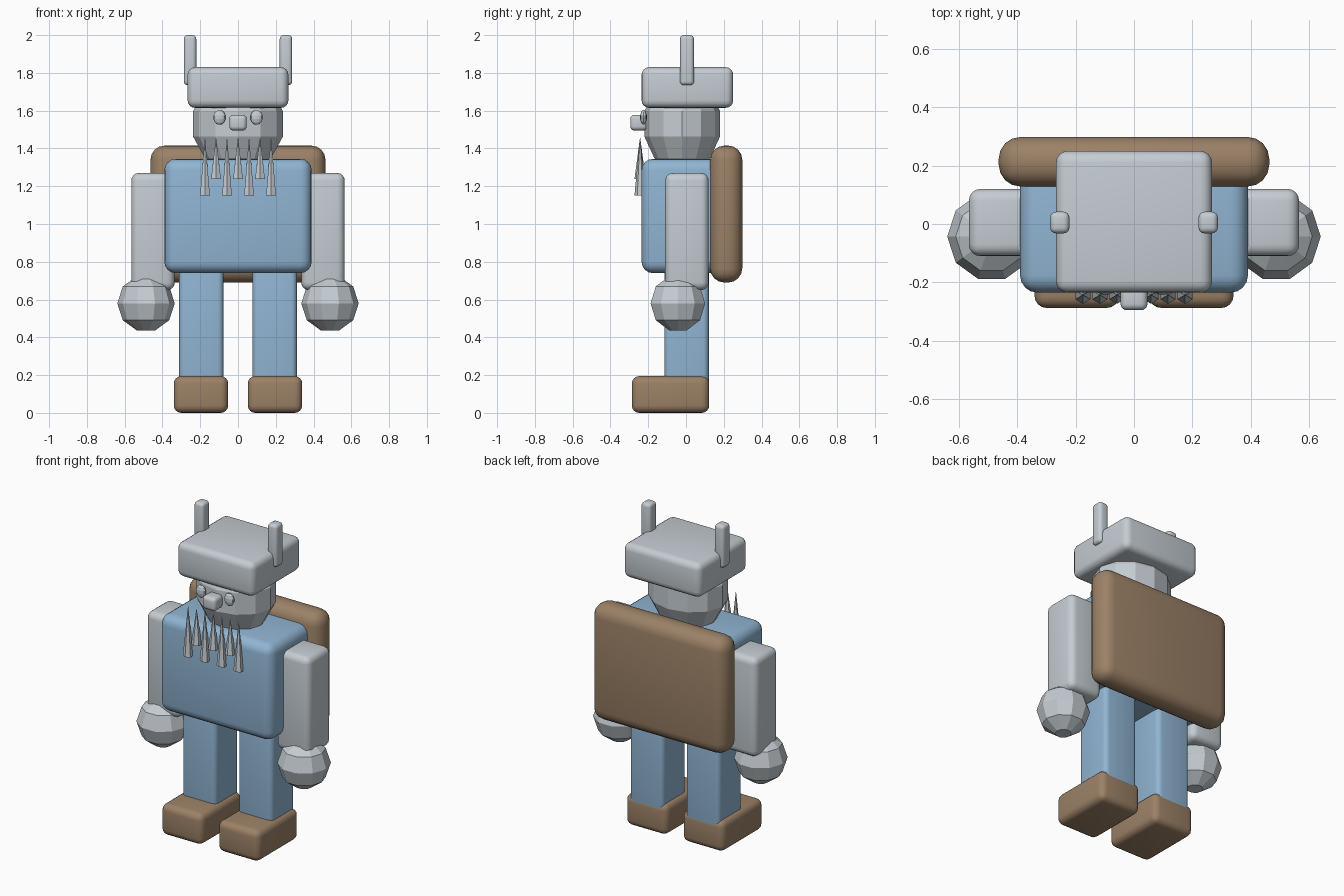
import bpy, bmesh, math
from mathutils import Matrix

if "Cube" in bpy.data.objects:
    bpy.data.objects.remove(bpy.data.objects["Cube"])


def material(name, rgb):
    m = bpy.data.materials.new(name)
    m.diffuse_color = (*rgb, 1)
    m.use_nodes = True
    m.node_tree.nodes["Principled BSDF"].inputs["Base Color"].default_value = m.diffuse_color
    return m


GREY = material("pale grey", (0.56, 0.61, 0.65))
BLUE = material("soft blue", (0.28, 0.46, 0.65))
BROWN = material("leather brown", (0.33, 0.22, 0.135))


def finish(bm, name, mat, smooth=False):
    bmesh.ops.recalc_face_normals(bm, faces=bm.faces)
    me = bpy.data.meshes.new(name)
    bm.to_mesh(me)
    bm.free()
    me.materials.append(mat)
    ob = bpy.data.objects.new(name, me)
    bpy.context.collection.objects.link(ob)
    if smooth:
        bpy.ops.object.select_all(action='DESELECT')
        ob.select_set(True)
        bpy.context.view_layer.objects.active = ob
        bpy.ops.object.shade_smooth_by_angle(angle=math.radians(40))
    return ob


def rounded_box(name, mat, x, y, z, radius):
    """Box between the (low, high) limits on each axis, with rounded edges."""
    bm = bmesh.new()
    lims = (x, y, z)
    size = [b - a for a, b in lims]
    mid = [(a + b) / 2 for a, b in lims]
    bmesh.ops.create_cube(bm, size=1, matrix=Matrix.Translation(mid) @ Matrix.Diagonal((*size, 1)))
    bmesh.ops.bevel(bm, geom=bm.edges[:], offset=radius, offset_type='OFFSET',
                    segments=4, profile=0.5, affect='EDGES', clamp_overlap=True)
    return finish(bm, name, mat, True)


def faceted_ball(name, mat, centre, radii, sides):
    """Low-poly ball with flat caps: stacked rings at half-step latitudes."""
    bm = bmesh.new()
    count = (sides + 1) // 2
    rings = []
    for i in range(count):
        p = math.pi * (i + 0.5) / count
        rings.append([bm.verts.new((
            centre[0] + radii[0] * math.sin(p) * math.cos(2 * math.pi * k / sides),
            centre[1] + radii[1] * math.sin(p) * math.sin(2 * math.pi * k / sides),
            centre[2] + radii[2] * math.cos(p))) for k in range(sides)])
    for a, b in zip(rings, rings[1:]):
        for k in range(sides):
            n = (k + 1) % sides
            bm.faces.new((a[k], b[k], b[n], a[n]))
    bm.faces.new(rings[0])
    bm.faces.new(rings[-1])
    return finish(bm, name, mat)


def spike(name, mat, x, y, low, high, radius):
    bm = bmesh.new()
    bmesh.ops.create_cone(bm, cap_ends=True, segments=6, radius1=radius, radius2=0.001,
                          depth=high - low, matrix=Matrix.Translation((x, y, (low + high) / 2)))
    return finish(bm, name, mat)


# Body and backpack
rounded_box("torso", BLUE, (-0.39, 0.39), (-0.235, 0.235), (0.74, 1.345), 0.06)
rounded_box("backpack", BROWN, (-0.463, 0.463), (0.128, 0.298), (0.69, 1.415), 0.075)

# Limbs on both sides
for side, s in (("left", -1), ("right", 1)):
    def span(a, b):
        return tuple(sorted((s * a, s * b)))
    rounded_box(side + "_leg", BLUE, span(0.077, 0.312), (-0.115, 0.121), (0.01, 0.80), 0.03)
    rounded_box(side + "_shoe", BROWN, span(0.052, 0.34), (-0.287, 0.123), (0, 0.195), 0.04)
    rounded_box(side + "_arm", GREY, span(0.335, 0.565), (-0.11, 0.12), (0.65, 1.27), 0.04)
    faceted_ball(side + "_hand", GREY, (s * 0.487, -0.043, 0.58), (0.152,) * 3, 10)
    rounded_box(side + "_horn", GREY, span(0.221, 0.287), (-0.032, 0.042), (1.735, 2.0), 0.02)
    faceted_ball(side + "_eye", GREY, (s * 0.098, -0.225, 1.565), (0.033, 0.018, 0.04), 12)

# Head, hat and nose
faceted_ball("head", GREY, (0, -0.02, 1.53), (0.246, 0.207, 0.26), 12)
rounded_box("hat", GREY, (-0.267, 0.267), (-0.235, 0.25), (1.615, 1.83), 0.04)
rounded_box("nose", GREY, (-0.046, 0.046), (-0.295, -0.205), (1.495, 1.578), 0.022)

# Beard: a row of spikes with alternating lengths
for i in range(7):
    low = 1.15 if i % 2 == 0 else 1.237
    spike(f"beard_spike_{i + 1}", GREY, (i - 3) * 0.0583, -0.243, low, 1.455, 0.03)
